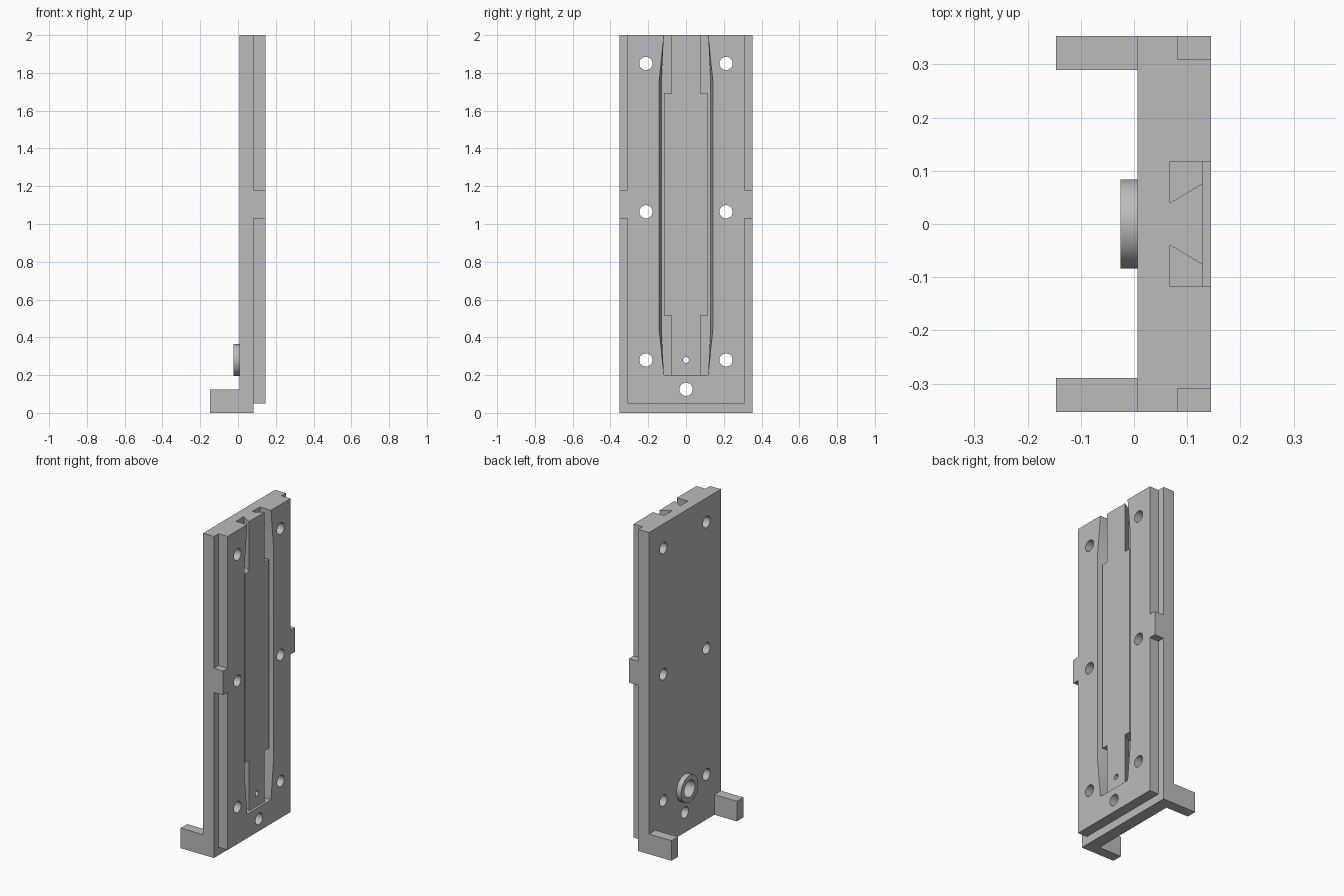
import bpy
import bmesh
from math import cos, sin, pi, radians

cube = bpy.data.objects.get("Cube")
if cube:
    bpy.data.objects.remove(cube, do_unlink=True)

GREY = (0.5, 0.5, 0.5, 1.0)
mat = bpy.data.materials.new("plain grey")
mat.use_nodes = True
mat.diffuse_color = GREY
mat.node_tree.nodes["Principled BSDF"].inputs["Base Color"].default_value = GREY


def loft(name, rings):
    """Closed solid through rings of (x, y, z) points."""
    bm = bmesh.new()
    loops = [[bm.verts.new(p) for p in ring] for ring in rings]
    bm.faces.new(loops[0])
    bm.faces.new(loops[-1])
    n = len(loops[0])
    for a, b in zip(loops, loops[1:]):
        for i in range(n):
            j = (i + 1) % n
            bm.faces.new((a[i], a[j], b[j], b[i]))
    bmesh.ops.triangulate(bm, faces=[f for f in bm.faces if len(f.verts) == 4])
    bmesh.ops.recalc_face_normals(bm, faces=bm.faces)
    mesh = bpy.data.meshes.new(name)
    bm.to_mesh(mesh)
    bm.free()
    mesh.materials.append(mat)
    obj = bpy.data.objects.new(name, mesh)
    bpy.context.collection.objects.link(obj)
    return obj


def box(name, x0, x1, y0, y1, z0, z1):
    outline = [(y0, z0), (y1, z0), (y1, z1), (y0, z1)]
    return loft(name, [[(x, y, z) for y, z in outline] for x in (x0, x1)])


def rod(name, x0, x1, y, z, r, n=48):
    circle = [(y + r * cos(2 * pi * i / n), z + r * sin(2 * pi * i / n)) for i in range(n)]
    return loft(name, [[(x, a, b) for a, b in circle] for x in (x0, x1)])


def combine(body, tool, operation):
    mod = body.modifiers.new("combine", "BOOLEAN")
    mod.operation = operation
    mod.solver = "EXACT"
    mod.object = tool
    bpy.context.view_layer.objects.active = body
    bpy.ops.object.modifier_apply(modifier=mod.name)
    bpy.data.objects.remove(tool, do_unlink=True)


BACK, STEP, FACE = 0.007, 0.082, 0.145
FLOOR, RIB = 0.068, 0.13
W = 0.353

# Stepped plate with a full-width tab across the middle
plate = box("grooved_plate", BACK, STEP, -W, W, 0, 2)
combine(plate, box("raised_face", 0.04, FACE, -0.309, 0.309, 0.05, 2), "UNION")
combine(plate, box("side_tabs", 0.04, FACE, -W, W, 1.03, 1.18), "UNION")

# Feet and round boss on the back
for s in (-1, 1):
    y0, y1 = sorted((s * 0.289, s * W))
    combine(plate, box("foot", -0.147, 0.04, y0, y1, 0, 0.125), "UNION")
combine(plate, rod("boss", -0.025, 0.04, 0, 0.28, 0.084), "UNION")


# Long pocket, open at the top, with walls flaring outward
def pocket_ring(x, bulge):
    half = [(0.117, 0.2), (bulge, 0.44), (bulge, 1.76), (0.117, 2.0), (0.117, 2.05)]
    return [(x, y, z) for y, z in half] + [(x, -y, z) for y, z in reversed(half)]


combine(plate, loft("pocket", [pocket_ring(FLOOR, 0.13), pocket_ring(FACE, 0.142),
                               pocket_ring(0.17, 0.142)]), "DIFFERENCE")

# Dovetail rib along the pocket and the wide land in its middle
dovetail = [(0.06, -0.035), (RIB, -0.077), (RIB, 0.077), (0.06, 0.035)]
combine(plate, loft("dovetail_rib", [[(x, y, z) for x, y in dovetail] for z in (0.19, 2)]), "UNION")
combine(plate, box("middle_land", 0.06, RIB, -0.117, 0.117, 0.515, 1.69), "UNION")

# Bolt holes, pin hole and the counterbore in the boss
for z in (0.28, 1.065, 1.85):
    for s in (-1, 1):
        combine(plate, rod("bolt_hole", -0.1, 0.2, s * 0.212, z, 0.035), "DIFFERENCE")
combine(plate, rod("lower_hole", -0.1, 0.2, 0, 0.125, 0.035), "DIFFERENCE")
combine(plate, rod("counterbore", -0.1, 0.04, 0, 0.28, 0.052), "DIFFERENCE")
combine(plate, rod("pin_hole", -0.1, 0.2, 0, 0.28, 0.016), "DIFFERENCE")

bpy.ops.object.select_all(action="DESELECT")
plate.select_set(True)
bpy.context.view_layer.objects.active = plate
bpy.ops.object.shade_smooth_by_angle(angle=radians(12))
